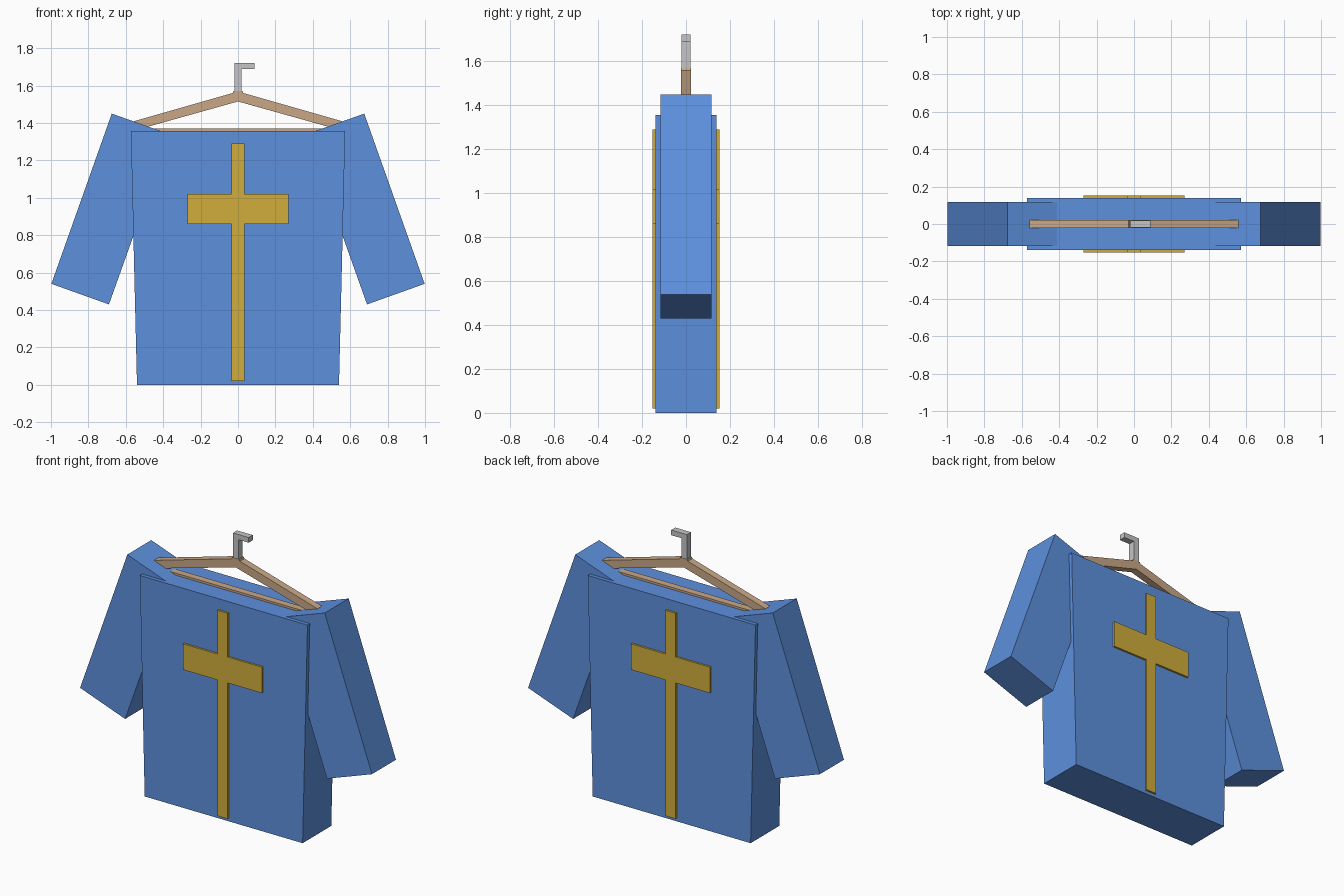
import bpy
import bmesh

if "Cube" in bpy.data.objects:
    bpy.data.objects.remove(bpy.data.objects["Cube"], do_unlink=True)


def make_material(name, rgb):
    mat = bpy.data.materials.new(name)
    mat.use_nodes = True
    colour = (*rgb, 1)
    mat.diffuse_color = colour
    mat.node_tree.nodes["Principled BSDF"].inputs["Base Color"].default_value = colour
    return mat


BLUE = make_material("blue cloth", (0.11, 0.28, 0.73))
GOLD = make_material("gold trim", (0.64, 0.42, 0.045))
WOOD = make_material("tan wood", (0.58, 0.39, 0.24))
METAL = make_material("grey metal", (0.56, 0.56, 0.57))


def plate(name, outline, y0, y1, mat):
    """Extrude a front outline of (x, z) points from y0 to y1."""
    bm = bmesh.new()
    face = bm.faces.new([bm.verts.new((x, y0, z)) for x, z in outline])
    result = bmesh.ops.extrude_face_region(bm, geom=[face])
    moved = [v for v in result["geom"] if isinstance(v, bmesh.types.BMVert)]
    bmesh.ops.translate(bm, verts=moved, vec=(0, y1 - y0, 0))
    bmesh.ops.recalc_face_normals(bm, faces=bm.faces)
    mesh = bpy.data.meshes.new(name)
    bm.to_mesh(mesh)
    bm.free()
    mesh.materials.append(mat)
    obj = bpy.data.objects.new(name, mesh)
    bpy.context.collection.objects.link(obj)
    return obj


def mirrored(half):
    """Complete a right-hand outline with its mirror image."""
    return half + [(-x, z) for x, z in reversed(half) if x]


# Shirt body, slightly wider at the shoulders
plate("shirt_body", mirrored([(0.54, 0), (0.573, 1.357)]), -0.14, 0.14, BLUE)

# Sleeves and hanger arms, one of each per side
sleeve = [(0.365, 1.34), (0.675, 1.45), (0.998, 0.54), (0.69, 0.43)]
arm = [(0, 1.515), (0, 1.56), (0.03, 1.56), (0.59, 1.4), (0.59, 1.35)]
for side, sign in (("left", 1), ("right", -1)):
    plate(side + "_sleeve", [(sign * x, z) for x, z in sleeve], -0.117, 0.117, BLUE)
    plate(side + "_hanger_arm", [(sign * x, z) for x, z in arm], -0.022, 0.022, WOOD)

# Cross on the front and on the back
cross = mirrored([(0.035, 0.02), (0.035, 0.86), (0.27, 0.86),
                  (0.27, 1.02), (0.035, 1.02), (0.035, 1.29)])
for name, sign in (("front_cross", -1), ("back_cross", 1)):
    plate(name, cross, sign * 0.139, sign * 0.152, GOLD)

# Hanger crossbar, collar and hook
plate("hanger_crossbar", mirrored([(0.55, 1.325), (0.55, 1.37)]), -0.022, 0.022, WOOD)
plate("hanger_collar", mirrored([(0.035, 1.54), (0.025, 1.57)]), -0.022, 0.022, WOOD)
plate("hanger_hook", [(-0.02, 1.56), (0.018, 1.56), (0.018, 1.69), (0.087, 1.69),
                      (0.087, 1.722), (-0.02, 1.722)], -0.02, 0.02, METAL)
